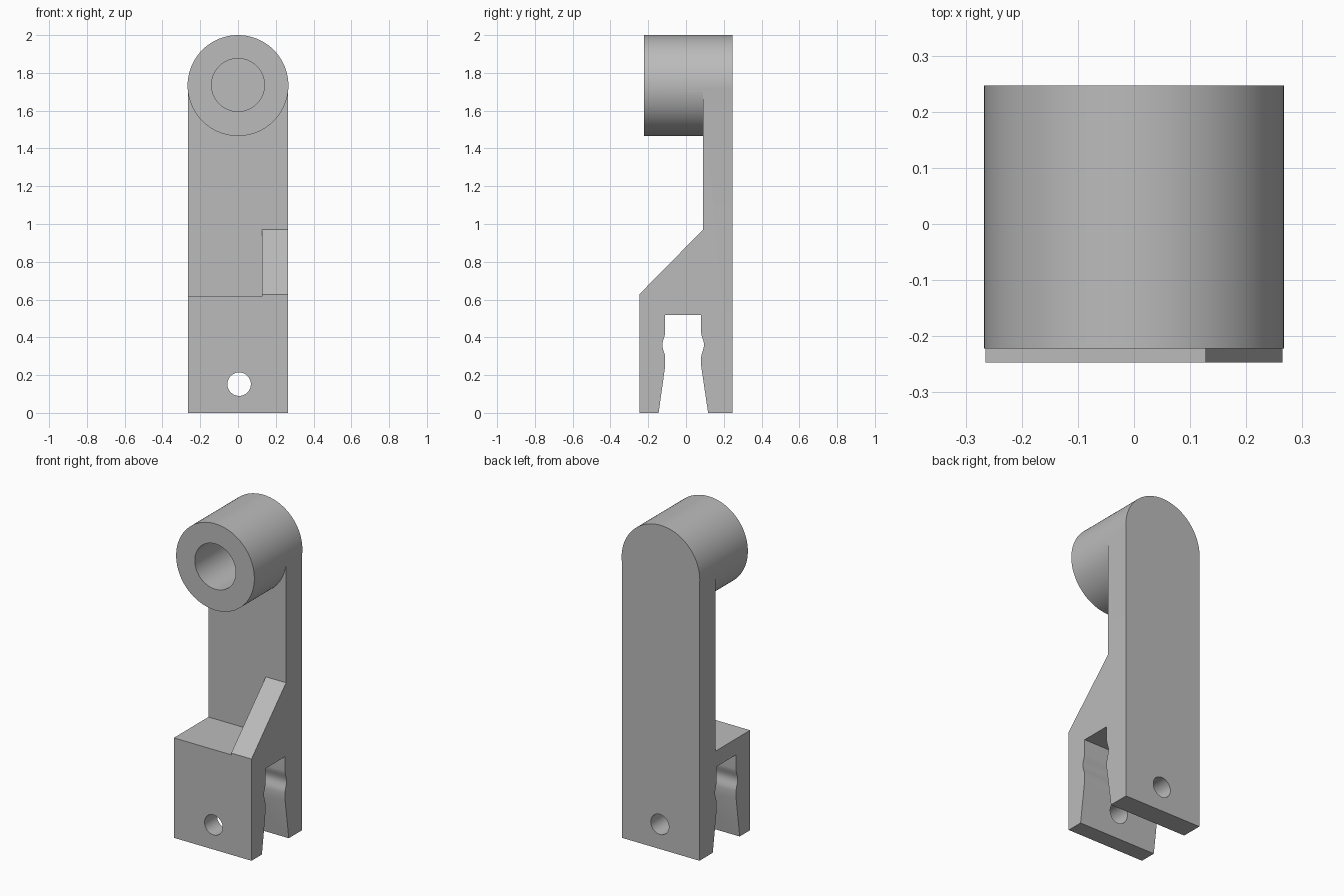
import bpy, bmesh, math
from mathutils import Matrix, Vector

cube = bpy.data.objects.get("Cube")
if cube:
    bpy.data.objects.remove(cube, do_unlink=True)

grey = bpy.data.materials.new("plain grey")
grey.use_nodes = True
colour = (0.5, 0.5, 0.5, 1)
grey.diffuse_color = colour
grey.node_tree.nodes["Principled BSDF"].inputs["Base Color"].default_value = colour

HALF_W, BACK, FRONT, PLATE_FRONT = 0.265, 0.247, -0.247, 0.09
EYE_Z, EYE_R = 1.733, 0.267


def add_object(name, bm):
    bmesh.ops.recalc_face_normals(bm, faces=bm.faces)
    mesh = bpy.data.meshes.new(name)
    bm.to_mesh(mesh)
    bm.free()
    mesh.materials.append(grey)
    obj = bpy.data.objects.new(name, mesh)
    bpy.context.collection.objects.link(obj)
    return obj


def side_extrusion(name, profile, x0, x1):
    """Extrude a (y, z) outline along x."""
    bm = bmesh.new()
    face = bm.faces.new([bm.verts.new((x0, y, z)) for y, z in profile])
    out = bmesh.ops.extrude_face_region(bm, geom=[face])
    moved = [v for v in out["geom"] if isinstance(v, bmesh.types.BMVert)]
    bmesh.ops.translate(bm, verts=moved, vec=Vector((x1 - x0, 0, 0)))
    return add_object(name, bm)


def cylinder_y(name, x, z, radius, y0, y1, segments=96):
    bm = bmesh.new()
    place = Matrix.Translation((x, (y0 + y1) / 2, z)) @ Matrix.Rotation(math.pi / 2, 4, "X")
    bmesh.ops.create_cone(bm, cap_ends=True, segments=segments, radius1=radius,
                          radius2=radius, depth=y1 - y0, matrix=place)
    return add_object(name, bm)


def combine(target, tool, operation):
    mod = target.modifiers.new(tool.name, "BOOLEAN")
    mod.operation, mod.solver, mod.object = operation, "EXACT", tool
    bpy.context.view_layer.objects.active = target
    bpy.ops.object.modifier_apply(modifier=mod.name)
    bpy.data.objects.remove(tool, do_unlink=True)


def slot_wall(y, foot_y, direction):
    """One inner wall of the slot, foot to roof, with a shallow rounded groove."""
    groove = [(y + direction * 0.0075 * (1 - math.cos(2 * math.pi * i / 12)), 0.29 + 0.14 * i / 12)
              for i in range(13)]
    return [(foot_y, 0), (y, 0.25)] + groove + [(y, 0.517)]


# Forked clip and tall back plate
outline = [(FRONT, 0)] + slot_wall(-0.11, -0.145, -1)
outline += slot_wall(0.08, 0.117, 1)[::-1]
outline += [(BACK, 0), (BACK, 1.71), (PLATE_FRONT, 1.71), (PLATE_FRONT, 0.617), (FRONT, 0.617)]
bracket = side_extrusion("clip_bracket", outline, -HALF_W, HALF_W)

# Sloping rib on the left edge
rib = side_extrusion("rib", [(FRONT, 0.58), (FRONT, 0.628), (PLATE_FRONT, 0.97),
                             (0.15, 0.97), (0.15, 0.58)], 0.127, HALF_W)
combine(bracket, rib, "UNION")

# Round boss, its blind bore, and the pin hole through both prongs
combine(bracket, cylinder_y("boss", 0, EYE_Z, EYE_R, -0.222, BACK), "UNION")
combine(bracket, cylinder_y("bore", 0, EYE_Z + 0.003, 0.14, -0.4, PLATE_FRONT), "DIFFERENCE")
combine(bracket, cylinder_y("pin_hole", 0.006, 0.152, 0.062, -0.5, 0.5, 48), "DIFFERENCE")

bpy.ops.object.select_all(action="DESELECT")
bracket.select_set(True)
bpy.context.view_layer.objects.active = bracket
bpy.ops.object.shade_smooth_by_angle(angle=math.radians(25))
